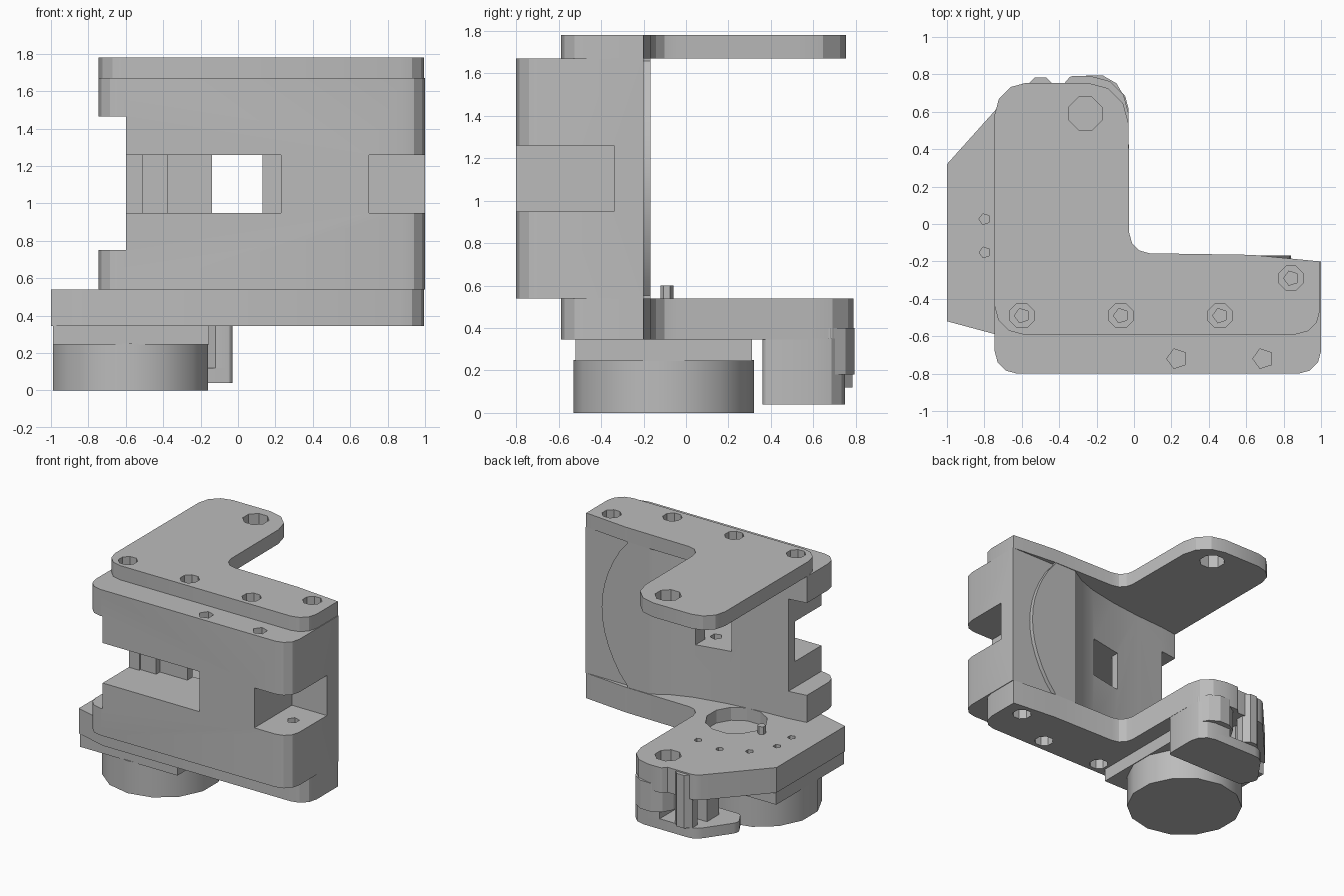
import bpy, bmesh, math
from mathutils import Vector

old = bpy.data.objects.get("Cube")
if old:
    bpy.data.objects.remove(old, do_unlink=True)

grey = bpy.data.materials.new("machined_grey")
grey.use_nodes = True
COL = (0.5, 0.5, 0.5, 1)
grey.diffuse_color = COL
grey.node_tree.nodes["Principled BSDF"].inputs["Base Color"].default_value = COL


def rounded(pts, seg=3):
    """Outline from (x, y, radius) corners, each filleted."""
    out = []
    for i, (x, y, r) in enumerate(pts):
        p = Vector((x, y))
        if not r:
            out.append(p)
            continue
        a = (Vector(pts[i - 1][:2]) - p).normalized()
        b = (Vector(pts[(i + 1) % len(pts)][:2]) - p).normalized()
        half = a.angle(b) / 2
        t = r / math.tan(half)
        c = p + (a + b).normalized() * (r / math.sin(half))
        s, e = p + a * t - c, p + b * t - c
        sweep = s.angle(e)
        for k in range(seg + 1):
            ang = sweep * k / seg
            out.append(c + (s * math.sin(sweep - ang) + e * math.sin(ang)) / math.sin(sweep))
    return out


def prism(name, outline, lo, hi, axis="Z"):
    """Extrude an outline along z, or along y when it lies in x-z."""
    bm = bmesh.new()
    place = (lambda p: (p[0], p[1], lo)) if axis == "Z" else (lambda p: (p[0], lo, p[1]))
    face = bm.faces.new([bm.verts.new(place(p)) for p in outline])
    top = bmesh.ops.extrude_face_region(bm, geom=[face])["geom"]
    shift = Vector((0, 0, hi - lo)) if axis == "Z" else Vector((0, hi - lo, 0))
    bmesh.ops.translate(bm, vec=shift, verts=[v for v in top if isinstance(v, bmesh.types.BMVert)])
    bmesh.ops.recalc_face_normals(bm, faces=bm.faces)
    me = bpy.data.meshes.new(name)
    bm.to_mesh(me)
    bm.free()
    ob = bpy.data.objects.new(name, me)
    bpy.context.collection.objects.link(ob)
    me.materials.append(grey)
    return ob


def box(name, x, y, z):
    return prism(name, [(x[0], y[0]), (x[1], y[0]), (x[1], y[1]), (x[0], y[1])], *z)


def disc(name, x, y, r, lo, hi, n=8):
    ring = [(x + r * math.cos(math.tau * (k + .5) / n), y + r * math.sin(math.tau * (k + .5) / n))
            for k in range(n)]
    return prism(name, ring, lo, hi)


def carve(ob, cutters):
    for c in cutters:
        c.hide_render = True
        m = ob.modifiers.new("cut", "BOOLEAN")
        m.operation, m.solver, m.object = "DIFFERENCE", "EXACT", c
        bpy.context.view_layer.objects.active = ob
        bpy.ops.object.modifier_apply(modifier=m.name)
        bpy.data.objects.remove(c, do_unlink=True)


SCREWS = [(-.6, -.49), (-.07, -.49), (.46, -.49), (.84, -.29)]


def screw_holes(lo, hi):
    return [disc("hole", x, y, .07, lo, hi) for x, y in SCREWS]


# L-shaped edge shared by both plates, from the front right to the inner corner
ell = [(.995, -.59, .13), (.995, -.2, 0), (.63, -.165, 0), (-.025, -.155, .11)]

# Top plate
top_plate = prism("top_plate", rounded(
    [(-.745, -.59, .15)] + ell + [(-.03, .755, .22), (-.745, .755, .17)]), 1.67, 1.78)
carve(top_plate, screw_holes(1.6, 1.9) + [disc("hole", -.26, .59, .095, 1.6, 1.9)])

# Bottom plate, wider over the motor, with bearing recess and small holes
bottom_plate = prism("bottom_plate", rounded(
    [(-.74, -.59, 0)] + ell + [(-.03, .79, .2), (-.34, .79, .02), (-.37, .755, 0),
                               (-.61, .755, .1), (-1, .32, 0), (-1, -.52, 0)]), .345, .54)
cuts = screw_holes(.3, .43) + [disc("hole", -.26, .59, .095, .45, .6),
                               disc("recess", -.32, -.16, .22, .44, .6, 12)]
cuts += [disc("pin_hole", -.45 + .36 * math.cos(a), -.06 + .36 * math.sin(a), .03, .48, .6, 5)
         for a in (1.1, 1.7, 2.3, 2.9, 3.4)]
carve(bottom_plate, cuts)
disc("locating_pin", -.585, -.09, .03, .4, .6, 6)

# Main body with concave back
body = prism("main_body", rounded(
    [(-.745, -.8, .12), (1, -.8, .12), (1, -.2, 0), (.62, -.2, 0), (.62, -.168, 0),
     (.43, -.168, 0), (.3, -.245, 0), (.15, -.3, 0), (-.1, -.35, 0), (-.35, -.38, 0),
     (-.6, -.395, 0), (-.745, -.415, 0)]), .54, 1.67)
slot = (.95, 1.26)
carve(body, [
    box("side_cut", (-1, -.6), (-1, 0), (.75, 1.465)),
    box("slot", (-.8, .23), (-1, -.48), slot),
    box("slot_step", (-.51, .23), (-.7, -.465), slot),
    box("slot_deep", (-.375, .23), (-.7, -.42), slot),
    box("window", (-.14, .13), (-.7, 0), slot),
    box("end_notch", (.7, 1.1), (-1, -.34), slot),
    disc("bolt", .23, -.72, .055, 1.5, 1.8, 5),
    disc("bolt", .69, -.72, .055, 1.5, 1.8, 5),
    disc("bolt", .85, -.54, .045, .85, 1.0, 5),
    disc("bolt", .09, -.5, .045, .85, 1.0, 5),
    *[disc("thread", x, y, .04, 1.55, 1.8, 5) for x, y in SCREWS],
])

# Thin back pad ending in an arc
n = 12
arc = [(.62 + .22 * (1 - t * t), 1.105 + .565 * t) for t in (2 * k / n - 1 for k in range(n + 1))]
prism("back_pad", [(.61, 1.67), (.61, .54)] + arc[1:-1], -.22, -.168, "Y")

# Motor flange and round motor
box("motor_flange", (-.99, -.155), (-.52, .31), (.245, .345))
disc("motor", -.575, -.105, .425, 0, .25, 14)

# Bracket under the arm: floor, side wall, clamp ring and standoffs
tip = [(-.03, .36, .03), (-.03, .75, .13)]
prism("bracket_floor", rounded(tip + [(-.6, .75, .12), (-.79, .48, .06), (-.72, .36, .04)]), .04, .12)
prism("bracket_wall", rounded(tip + [(-.3, .75, 0), (-.3, .5, .05), (-.12, .36, 0)]), .1, .35)
ring = disc("clamp_ring", -.21, .635, .165, .18, .4, 12)
carve(ring, [disc("bore", -.21, .635, .09, .1, .5, 8)])
box("bracket_block", (-.6, -.48), (.45, .6), (.1, .35))
disc("standoff", -.5, .71, .08, .12, .53, 8)

# Smooth the round faces, keep edges sharp
for ob in [o for o in bpy.context.scene.objects if o.type == "MESH" and grey.name in o.data.materials]:
    bpy.ops.object.select_all(action="DESELECT")
    ob.select_set(True)
    bpy.context.view_layer.objects.active = ob
    bpy.ops.object.shade_smooth_by_angle(angle=math.radians(28))
